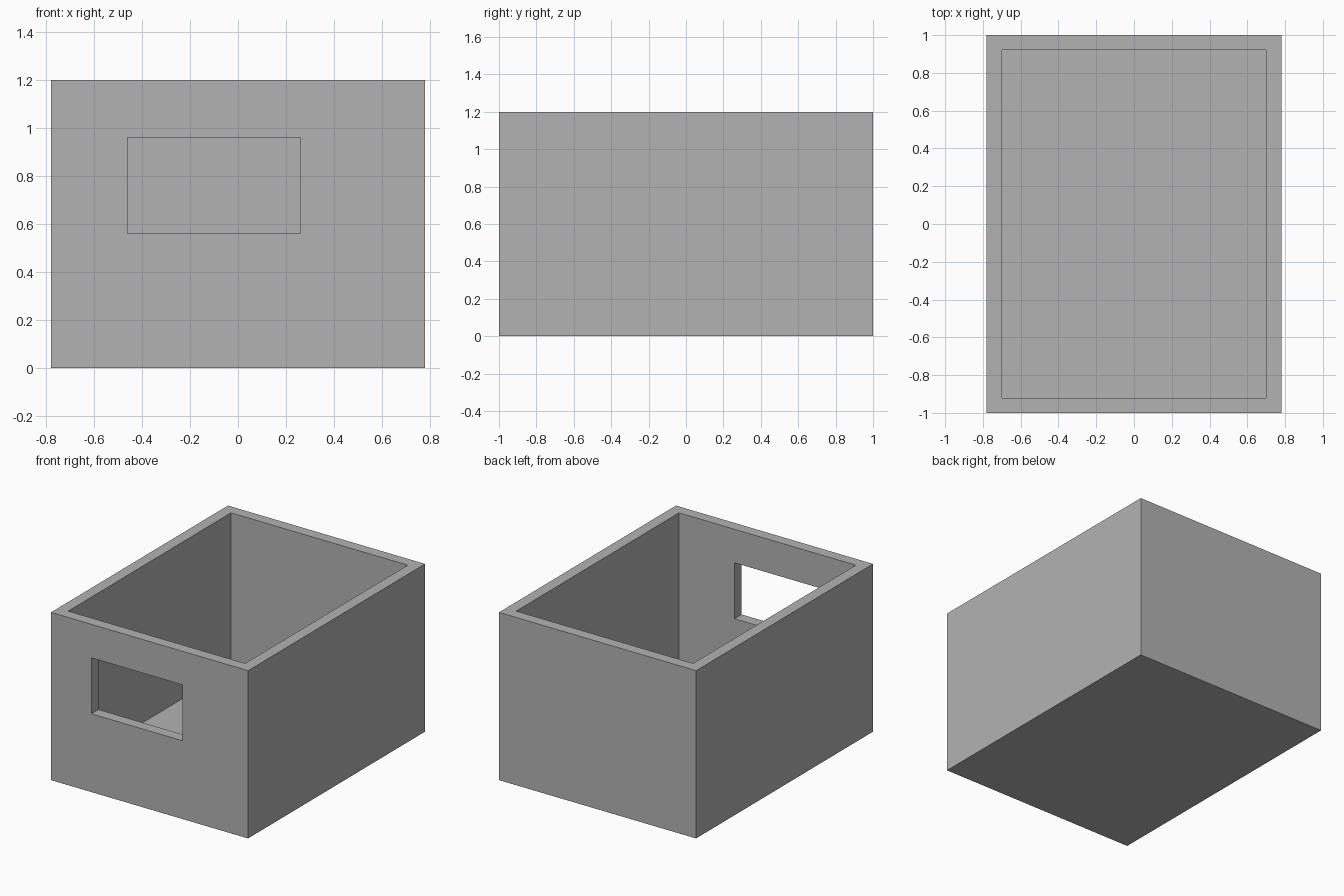
import bpy

if "Cube" in bpy.data.objects:
    bpy.data.objects.remove(bpy.data.objects["Cube"])

W, D, H, T = 1.56, 2.0, 1.2, 0.08  # outer size and wall thickness

grey = bpy.data.materials.new("plain_grey")
grey.diffuse_color = (0.45, 0.45, 0.45, 1)
grey.use_nodes = True
grey.node_tree.nodes["Principled BSDF"].inputs["Base Color"].default_value = grey.diffuse_color


def block(name, lo, hi):
    """Axis-aligned block between two corners."""
    bpy.ops.mesh.primitive_cube_add(size=1)
    ob = bpy.context.object
    ob.name = name
    for v in ob.data.vertices:
        v.co = [a + (b - a) * (c + 0.5) for a, b, c in zip(lo, hi, v.co)]
    ob.data.materials.append(grey)
    return ob


# Open-topped box body
box = block("open_box", (-W / 2, -D / 2, 0), (W / 2, D / 2, H))

# Cutters: the hollow inside, and the off-centre window in the front wall
hollow = block("hollow_cutter", (-W / 2 + T, -D / 2 + T, T), (W / 2 - T, D / 2 - T, H + 0.2))
window = block("window_cutter", (-0.46, -D / 2 - 0.2, 0.56), (0.26, -D / 2 + 0.3, 0.96))

bpy.context.view_layer.objects.active = box
for cutter in (hollow, window):
    mod = box.modifiers.new(cutter.name, "BOOLEAN")
    mod.operation = "DIFFERENCE"
    mod.solver = "EXACT"
    mod.object = cutter
    bpy.ops.object.modifier_apply(modifier=mod.name)
    bpy.data.objects.remove(cutter)
